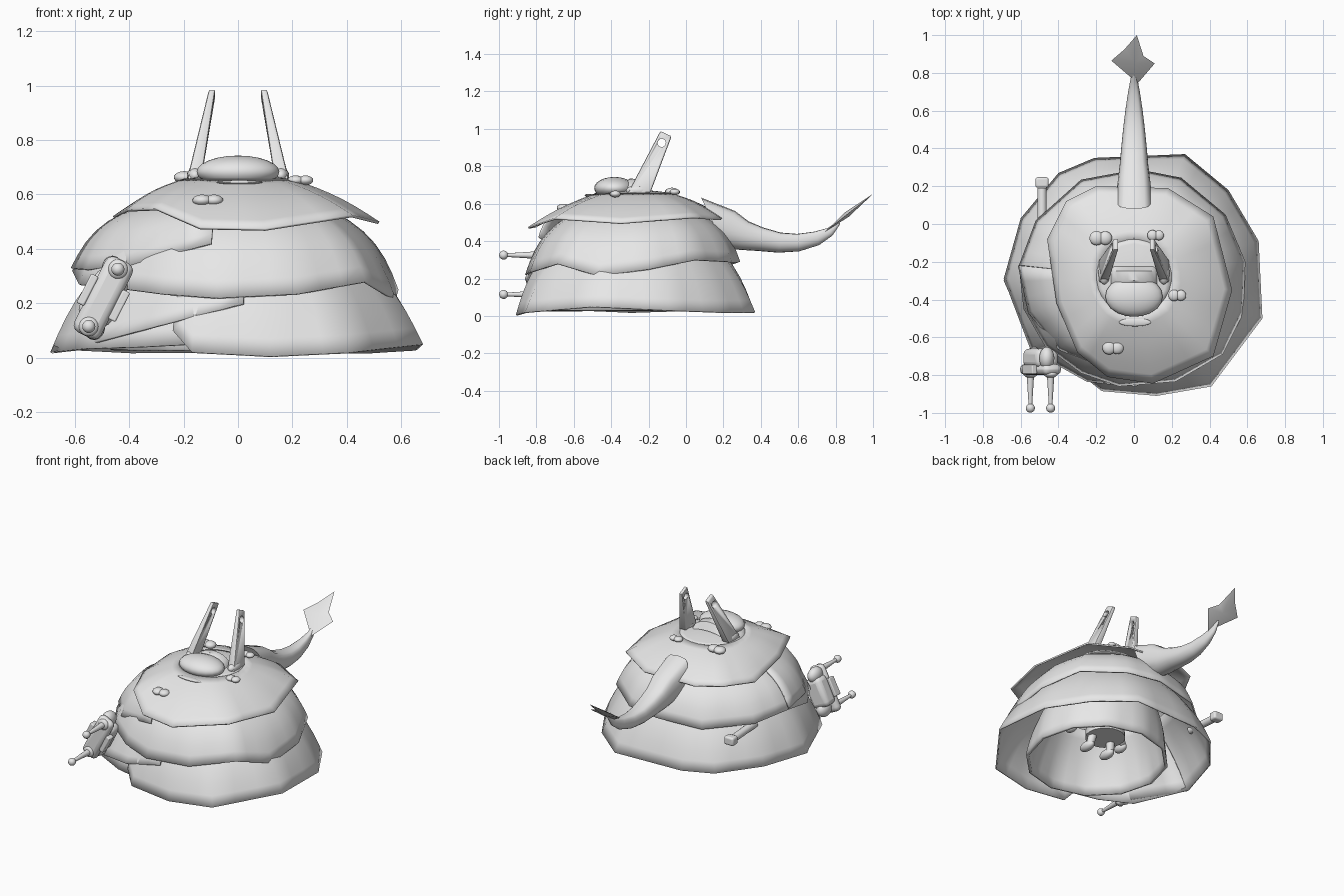
import bpy, bmesh, math
from mathutils import Vector, Matrix

if "Cube" in bpy.data.objects:
    bpy.data.objects.remove(bpy.data.objects["Cube"])

grey = bpy.data.materials.new("light_grey")
grey.diffuse_color = (0.8, 0.8, 0.8, 1)
grey.use_nodes = True
grey.node_tree.nodes["Principled BSDF"].inputs["Base Color"].default_value = grey.diffuse_color
CX, CY = 0.0, -0.28          # axis of the shell


def finish(obj, angle=40):
    obj.data.materials.clear()
    obj.data.materials.append(grey)
    bpy.ops.object.select_all(action='DESELECT')
    obj.select_set(True)
    bpy.context.view_layer.objects.active = obj
    bpy.ops.object.shade_smooth_by_angle(angle=math.radians(angle))
    return obj


def from_bmesh(name, bm, angle=40):
    bmesh.ops.recalc_face_normals(bm, faces=bm.faces)
    me = bpy.data.meshes.new(name)
    bm.to_mesh(me)
    bm.free()
    obj = bpy.data.objects.new(name, me)
    bpy.context.collection.objects.link(obj)
    return finish(obj, angle)


def ball(name, loc, scale, rot=(0, 0, 0)):
    bpy.ops.mesh.primitive_uv_sphere_add(segments=20, ring_count=12, location=loc, rotation=rot)
    obj = bpy.context.object
    obj.name, obj.scale = name, scale
    return finish(obj)


def rod(name, a, b, r1, r2, sides=14):
    a, b = Vector(a), Vector(b)
    bpy.ops.mesh.primitive_cone_add(vertices=sides, radius1=r1, radius2=r2,
                                    depth=(b - a).length, location=(a + b) / 2)
    obj = bpy.context.object
    obj.name = name
    obj.rotation_euler = (b - a).to_track_quat('Z', 'Y').to_euler()
    return finish(obj)


def block(name, loc, size, rot, bevel):
    bpy.ops.mesh.primitive_cube_add(size=1, location=loc, rotation=rot)
    obj = bpy.context.object
    obj.name, obj.scale = name, size
    bpy.ops.object.transform_apply(location=False, rotation=False, scale=True)
    m = obj.modifiers.new("bevel", 'BEVEL')
    m.width, m.segments = bevel, 3
    return finish(obj)


def shell(name, rim, top_r, top_z, out, up, closed=False, thick=0.01, cx=CX, cy=CY):
    """Wrapped sheet from an angular hem up to a round upper edge."""
    pts = [Vector(p) for p in rim]
    if closed:
        pts.append(pts[0])
    samples = [p.lerp(q, k / 3) for p, q in zip(pts, pts[1:]) for k in range(3)] + [pts[-1]]
    bm = bmesh.new()
    rows = []
    for p in samples:
        d = Vector((p.x - cx, p.y - cy, 0)).normalized()
        top = Vector((cx, cy, top_z)) + d * top_r
        rows.append([bm.verts.new(p.lerp(top, t / 7) + (d * out + Vector((0, 0, up))) *
                                  math.sin(math.pi * t / 7)) for t in range(8)])
    for a, b in zip(rows, rows[1:]):
        for k in range(7):
            bm.faces.new((a[k], b[k], b[k + 1], a[k + 1]))
    bmesh.ops.remove_doubles(bm, verts=bm.verts, dist=0.0005)
    bmesh.ops.dissolve_degenerate(bm, edges=bm.edges, dist=0.0001)
    obj = from_bmesh(name, bm, 50)
    m = obj.modifiers.new("thickness", 'SOLIDIFY')
    m.thickness, m.offset = thick, -1
    return obj


def circle(cx, cy, r, z, n):
    return [(cx + r * math.cos(a * math.tau / n), cy + r * math.sin(a * math.tau / n), z) for a in range(n)]


# Three overlapping layers of the shell, with ragged hems and loose front flaps
shell("lower_shell", [
    (-0.24, -0.83, 0.10), (-0.17, -0.885, 0.02), (0.12, -0.91, 0.005), (0.41, -0.86, 0.02),
    (0.68, -0.50, 0.05), (0.66, -0.09, 0.03), (0.50, 0.18, 0.02), (0.27, 0.37, 0.02),
    (-0.21, 0.35, 0.02), (-0.40, 0.27, 0.02), (-0.60, 0.03, 0.03), (-0.69, -0.29, 0.02),
    (-0.55, -0.66, 0.035), (-0.35, -0.77, 0.04), (-0.15, -0.83, 0.05)],
    0.41, 0.42, 0.03, 0.015)
shell("lower_flap", [(-0.69, -0.30, 0.02), (-0.52, -0.685, 0.06), (-0.25, -0.835, 0.13), (0.02, -0.862, 0.20)],
      0.405, 0.41, 0.018, 0.01)
shell("middle_shell", [
    (-0.08, -0.86, 0.22), (0.22, -0.835, 0.235), (0.47, -0.69, 0.28), (0.58, -0.47, 0.215),
    (0.59, -0.2, 0.25), (0.485, 0.05, 0.30), (0.25, 0.245, 0.29), (0.02, 0.29, 0.29),
    (-0.28, 0.235, 0.27), (-0.52, 0.02, 0.29), (-0.61, -0.22, 0.32), (-0.585, -0.45, 0.27),
    (-0.47, -0.65, 0.26), (-0.28, -0.79, 0.235)],
    0.285, 0.575, 0.048, 0.03, closed=True)
shell("middle_flap", [(-0.615, -0.22, 0.33), (-0.56, -0.47, 0.325), (-0.40, -0.665, 0.34), (-0.1, -0.79, 0.42)],
      0.30, 0.58, 0.045, 0.03)
shell("upper_shell", [
    (0.10, -0.845, 0.475), (0.42, -0.70, 0.525), (0.52, -0.35, 0.50), (0.42, 0.04, 0.53),
    (0.18, 0.19, 0.52), (-0.2, 0.2, 0.53), (-0.36, 0.12, 0.54), (-0.46, -0.08, 0.52),
    (-0.41, -0.42, 0.545), (-0.30, -0.68, 0.55), (-0.14, -0.81, 0.48)],
    0.20, 0.658, 0.008, 0.012, closed=True)
shell("crown", circle(CX, CY, 0.205, 0.656, 16), 0.0, 0.675, 0.0, 0.004, closed=True)
shell("inner_lining", circle(-0.02, -0.385, 0.45, 0.03, 12), 0.33, 0.40, 0.02, 0.0, closed=True,
      thick=0.02, cx=0.0, cy=-0.32)

# Domed head, hood band and mouth
ball("head", (0, -0.383, 0.683), (0.152, 0.108, 0.06))
bm = bmesh.new()
band = []
for i in range(13):
    a = math.pi * i / 12
    band.append([bm.verts.new((0.125 * math.cos(a), y, 0.65 + h * math.sin(a)))
                 for y, h in ((-0.32, 0.07), (-0.30, 0.085), (-0.25, 0.08), (-0.225, 0.03))])
for a, b in zip(band, band[1:]):
    for k in range(3):
        bm.faces.new((a[k], b[k], b[k + 1], a[k + 1]))
from_bmesh("hood_band", bm)
ball("mouth", (0.005, -0.52, 0.645), (0.085, 0.022, 0.008))

# Tall flat ears with a hole near the tip
for s, side in ((-1, "left"), (1, "right")):
    bm = bmesh.new()
    inner = [(0.135, -0.312, 0.655), (0.135, -0.19, 0.66), (0.083, -0.077, 0.96), (0.083, -0.137, 0.988)]
    width = (0.052, 0.052, 0.024, 0.024)
    a = [bm.verts.new((s * x, y, z)) for x, y, z in inner]
    b = [bm.verts.new((s * (x + w), y, z)) for (x, y, z), w in zip(inner, width)]
    bm.faces.new(a)
    bm.faces.new(b[::-1])
    for k in range(4):
        bm.faces.new((a[k], b[k], b[(k + 1) % 4], a[(k + 1) % 4]))
    bmesh.ops.recalc_face_normals(bm, faces=bm.faces)
    bmesh.ops.bevel(bm, geom=list(bm.edges), offset=0.008, segments=2, profile=0.5, affect='EDGES')
    ear = from_bmesh(side + "_ear", bm)
    cutter = rod(side + "_ear_cutter", (0, -0.13, 0.925), (s * 0.3, -0.13, 0.925), 0.022, 0.022, 16)
    cutter.hide_render = True
    cutter.hide_set(True)
    m = ear.modifiers.new("hole", 'BOOLEAN')
    m.operation, m.object, m.solver = 'DIFFERENCE', cutter, 'EXACT'
    ball(side + "_ear_root", (s * 0.158, -0.26, 0.67), (0.03, 0.06, 0.03))

# Curved tapering tail: y, z, half width, half height
path = [(0.14, 0.505, 0.096, 0.14), (0.22, 0.465, 0.087, 0.105), (0.31, 0.43, 0.076, 0.08),
        (0.40, 0.41, 0.068, 0.064), (0.50, 0.392, 0.058, 0.054), (0.60, 0.392, 0.046, 0.047),
        (0.70, 0.415, 0.031, 0.038), (0.77, 0.45, 0.018, 0.024), (0.82, 0.50, 0.006, 0.008)]
bm = bmesh.new()
rings = []
for i, (y, z, w, h) in enumerate(path):
    p, q = path[max(i - 1, 0)], path[min(i + 1, len(path) - 1)]
    tan = Vector((0, q[0] - p[0], q[1] - p[1])).normalized()
    nor = Vector((0, -tan.z, tan.y))
    if i == 0:
        nor = Vector((0, -0.42, 0.91))
    ring = []
    for k in range(20):
        c, s = math.cos(k * math.tau / 20), math.sin(k * math.tau / 20)
        if s > 0:            # broad, flattened upper side
            c = math.copysign(abs(c) ** 0.45, c) if abs(c) > 1e-4 else 0
        ring.append(bm.verts.new(Vector((w * c, y, z)) + nor * h * s))
    rings.append(ring)
for a, b in zip(rings, rings[1:]):
    for k in range(20):
        bm.faces.new((a[k], a[(k + 1) % 20], b[(k + 1) % 20], b[k]))
bm.faces.new(rings[0])
bm.faces.new(rings[-1])
from_bmesh("tail", bm)

# Thin arrow shaped tail tip
bm = bmesh.new()
rim = [bm.verts.new((x, y, 0.455 + (y - 0.75) * 0.79)) for x, y in
       ((0.015, 1.0), (0.05, 0.89), (0.11, 0.85), (0.02, 0.745), (-0.12, 0.865), (-0.05, 0.925))]
for d in (-1, 1):
    mid = bm.verts.new((0.005, 0.86 - d * 0.01, 0.542 + d * 0.012))
    for k in range(6):
        bm.faces.new((rim[k], rim[(k + 1) % 6], mid))
from_bmesh("tail_tip", bm, 50)

# Pairs of round studs on the upper shell
for i, (x, y, z, r) in enumerate(((-0.175, -0.075, 0.663, 0.038), (0.115, -0.06, 0.663, 0.028),
                                  (0.23, -0.378, 0.652, 0.03), (-0.11, -0.655, 0.578, 0.036))):
    ball("stud_%d_a" % i, (x - 0.6 * r, y, z), (r, r, r * 0.6))
    ball("stud_%d_b" % i, (x + 0.6 * r, y, z), (r * 0.95, r * 0.95, r * 0.6))

# Slanted two-pronged device on the front left
tilt = math.radians(27)
centre = Vector((-0.495, -0.77, 0.22))
turn = Matrix.Rotation(tilt, 3, 'Y')
block("device_plate", centre, (0.11, 0.06, 0.31), (0, tilt, 0), 0.03)
block("device_core", centre + Vector((0, 0.06, 0)), (0.13, 0.1, 0.19), (0, tilt, 0), 0.03)
for s in (-1, 1):
    block("device_clip", centre + turn @ Vector((s * 0.065, 0, 0)), (0.03, 0.05, 0.12), (0, tilt, 0), 0.006)
    p = centre + turn @ Vector((0, 0, s * 0.118))
    ball("prong_base", p + Vector((0, -0.025, 0)), (0.036, 0.02, 0.036))
    rod("prong", p + Vector((0, -0.03, 0)), p + Vector((0, -0.2, 0)), 0.02, 0.009)
    ball("prong_tip", p + Vector((0, -0.205, 0)), (0.024, 0.024, 0.024))
    ball("device_lobe", p + Vector((-0.02 * s, 0.06, 0)), (0.04, 0.06, 0.05))

# Handled stick on the back left
rod("stick", (-0.487, -0.03, 0.265), (-0.487, 0.19, 0.25), 0.025, 0.024)
block("stick_head", (-0.487, 0.22, 0.25), (0.07, 0.055, 0.055), (0, 0, 0), 0.012)

# Small body with limbs sheltered under the shell
rod("inner_body", (0, CY, 0.14), (0, CY, 0.42), 0.125, 0.11, 20)
for s in (-1, 1):
    rod("arm", (s * 0.11, CY, 0.24), (s * 0.2, CY - 0.07, 0.19), 0.025, 0.022)
    ball("hand", (s * 0.2, CY - 0.09, 0.18), (0.03, 0.05, 0.03))
    rod("leg", (s * 0.07, CY - 0.03, 0.17), (s * 0.08, CY - 0.05, 0.09), 0.028, 0.025)
    ball("foot", (s * 0.08, CY - 0.08, 0.085), (0.032, 0.06, 0.03))
